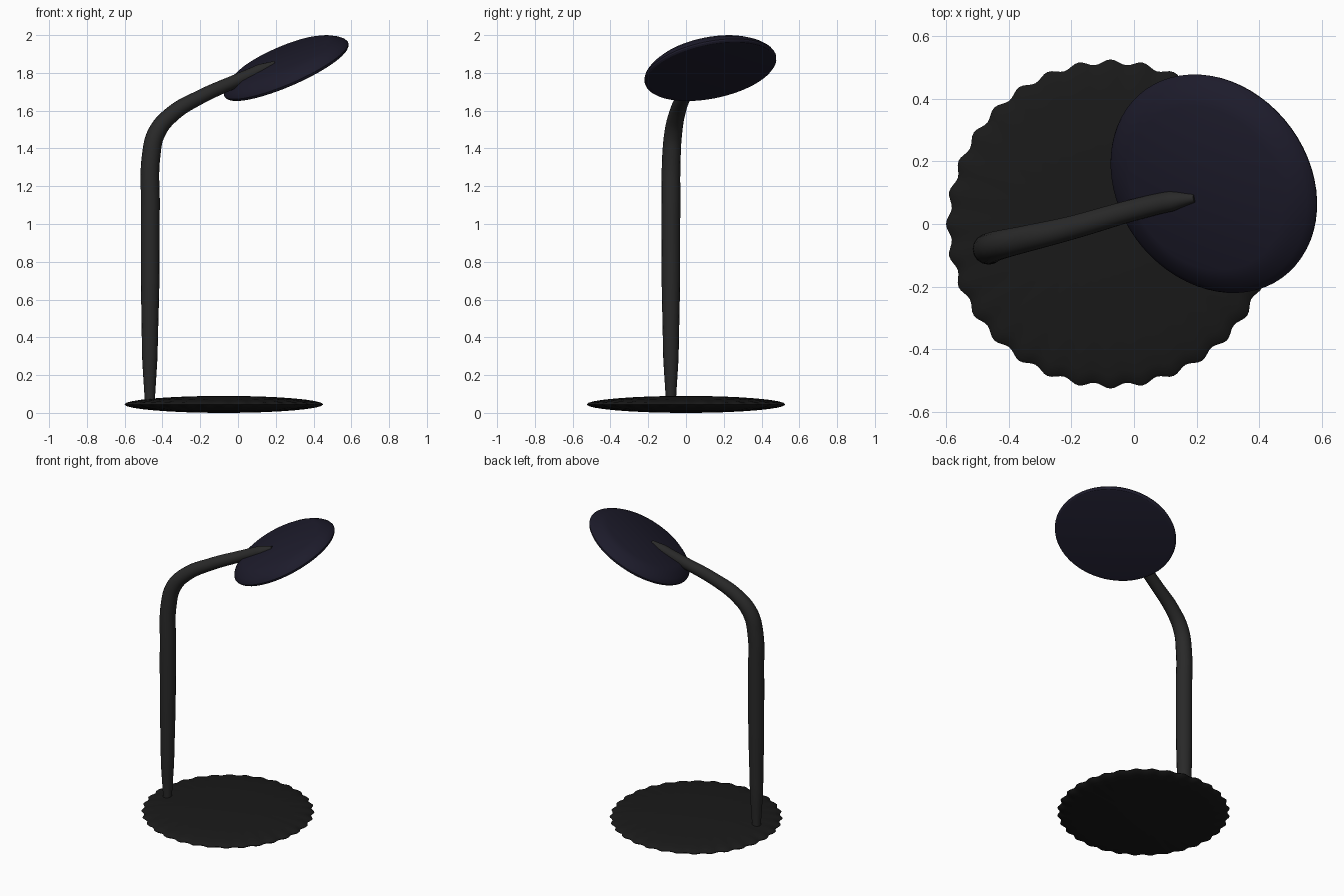
import bpy, math
from mathutils import Vector, Matrix

if "Cube" in bpy.data.objects:
    bpy.data.objects.remove(bpy.data.objects["Cube"])


def paint(obj, name, rgb):
    mat = bpy.data.materials.new(name)
    mat.diffuse_color = (*rgb, 1)
    mat.use_nodes = True
    mat.node_tree.nodes["Principled BSDF"].inputs["Base Color"].default_value = mat.diffuse_color
    obj.data.materials.append(mat)


def smooth(obj, degrees):
    bpy.ops.object.select_all(action='DESELECT')
    obj.select_set(True)
    bpy.context.view_layer.objects.active = obj
    bpy.ops.object.shade_smooth_by_angle(angle=math.radians(degrees))


def lathe(name, profile, steps, wave=0.0, lobes=0):
    """Spin an (r, z) profile whose first and last points are the poles."""
    verts = [(0, 0, profile[0][1])]
    rings = profile[1:-1]
    rmax = max(r for r, z in rings)
    for r, z in rings:
        for i in range(steps):
            a = math.tau * i / steps
            q = r + wave * (r / rmax) ** 4 * math.cos(lobes * a)
            verts.append((q * math.cos(a), q * math.sin(a), z))
    verts.append((0, 0, profile[-1][1]))
    last = len(verts) - 1
    faces = []
    for i in range(steps):
        j = (i + 1) % steps
        faces.append((0, 1 + j, 1 + i))
        for k in range(len(rings) - 1):
            b = 1 + k * steps
            faces.append((b + i, b + j, b + steps + j, b + steps + i))
        b = last - steps
        faces.append((b + i, b + j, last))
    mesh = bpy.data.meshes.new(name)
    mesh.from_pydata(verts, [], faces)
    obj = bpy.data.objects.new(name, mesh)
    bpy.context.collection.objects.link(obj)
    return obj


# Lens-shaped base with a scalloped edge
N = 16
lens = [(0.518 * math.cos(t), 0.045 + 0.045 * math.sin(t))
        for t in (math.pi * (i / N - 0.5) for i in range(N + 1))]
base = lathe("base", lens, 256, wave=0.008, lobes=32)
base.location = (-0.075, 0, 0)
smooth(base, 60)
paint(base, "base_black", (0.01, 0.01, 0.01))

# Tapered bent arm
path = [(-0.467, -0.08, 0.05, 0.026), (-0.467, -0.08, 0.3, 0.041),
        (-0.465, -0.08, 0.7, 0.049), (-0.464, -0.08, 1.1, 0.050),
        (-0.460, -0.077, 1.36, 0.049), (-0.430, -0.067, 1.485, 0.047),
        (-0.345, -0.047, 1.585, 0.043), (-0.2, -0.012, 1.672, 0.038),
        (0.0, 0.045, 1.762, 0.035), (0.12, 0.073, 1.815, 0.033),
        (0.195, 0.083, 1.85, 0.014)]
curve = bpy.data.curves.new("arm", 'CURVE')
curve.dimensions = '3D'
curve.bevel_depth = 1.0
curve.bevel_resolution = 6
curve.resolution_u = 8
curve.use_fill_caps = True
spline = curve.splines.new('BEZIER')
spline.bezier_points.add(len(path) - 1)
for p, (x, y, z, r) in zip(spline.bezier_points, path):
    p.co = (x, y, z)
    p.radius = r
    p.handle_left_type = p.handle_right_type = 'AUTO'
arm = bpy.data.objects.new("arm", curve)
bpy.context.collection.objects.link(arm)
bpy.ops.object.select_all(action='DESELECT')
arm.select_set(True)
bpy.context.view_layer.objects.active = arm
bpy.ops.object.convert(target='MESH')
arm = bpy.context.view_layer.objects.active
smooth(arm, 50)
paint(arm, "arm_grey", (0.022, 0.022, 0.022))

# Tilted oval lamp head: flat underside, rounded rim, sloped side, flat top
head_profile = [(0, -0.012), (0.93, -0.012), (0.975, -0.009), (0.995, -0.002),
                (1.0, 0.006), (0.985, 0.018), (0.94, 0.034), (0.85, 0.055),
                (0.75, 0.07), (0, 0.072)]
head = lathe("lamp_head", head_profile, 64)
n = Vector((-0.46, -0.252, 1)).normalized()
u = Vector((1, -1, 0.208)).normalized()
v = n.cross(u)
tilt = Matrix((u * 0.374, v * 0.341, n)).transposed().to_4x4()
head.data.transform(Matrix.Translation((0.257, 0.13, 1.815)) @ tilt)
smooth(head, 25)
paint(head, "head_navy", (0.012, 0.011, 0.024))
